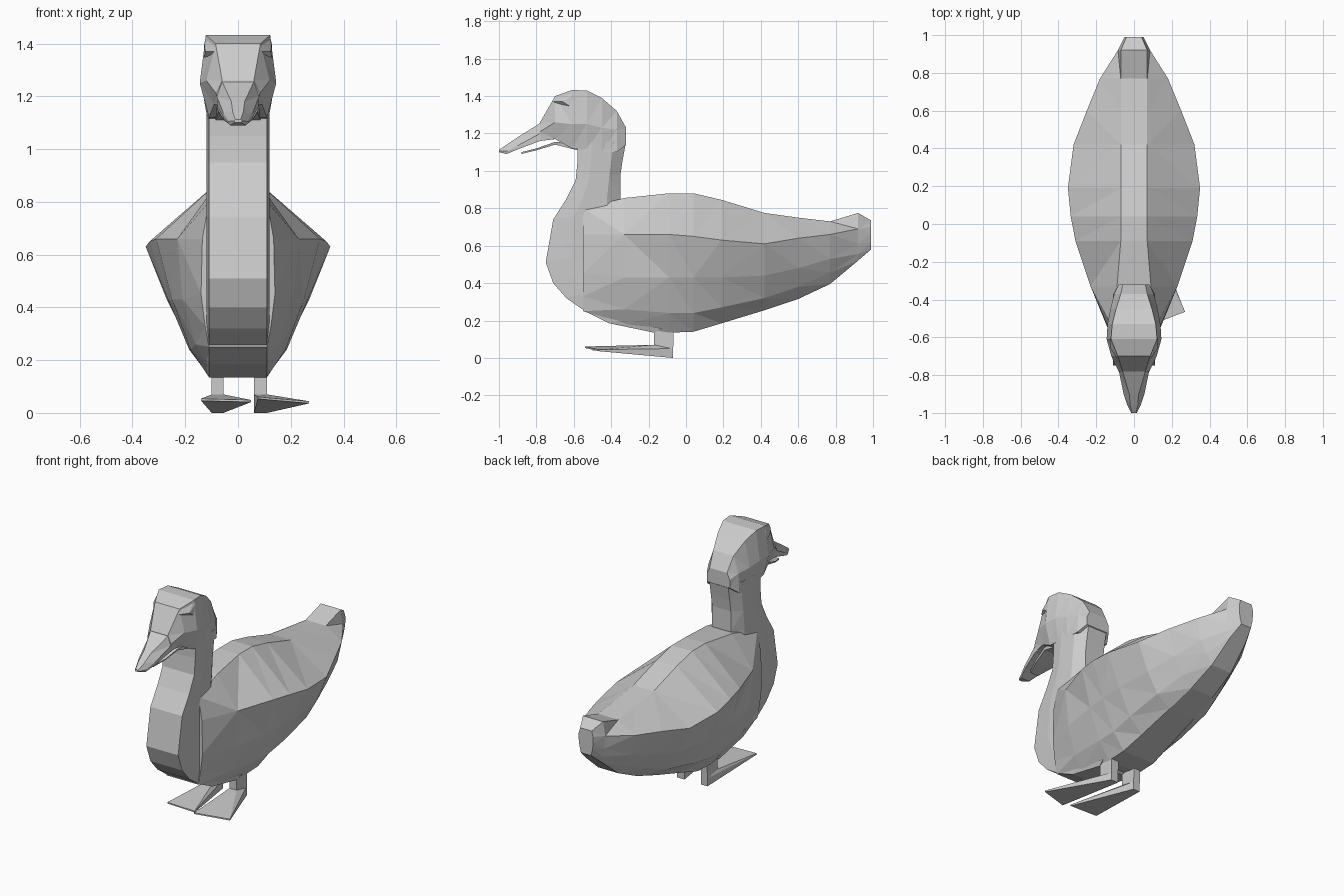
import bpy, bmesh
from mathutils import Vector


def finish(name, bm):
    bmesh.ops.recalc_face_normals(bm, faces=bm.faces)
    mesh = bpy.data.meshes.new(name)
    bm.to_mesh(mesh)
    bm.free()
    obj = bpy.data.objects.new(name, mesh)
    bpy.context.collection.objects.link(obj)
    return obj


def loft(name, halves):
    """Skin mirrored half sections, each a list of (x, y, z) on the +x side."""
    bm = bmesh.new()
    rings = []
    for half in halves:
        pts = list(half) + [(-x, y, z) for x, y, z in reversed(half)]
        rings.append([bm.verts.new(p) for p in pts])
    n = len(rings[0])
    for a, b in zip(rings, rings[1:]):
        for i in range(n):
            j = (i + 1) % n
            bm.faces.new((a[i], a[j], b[j], b[i]))
    bm.faces.new(rings[0])
    bm.faces.new(rings[-1])
    bmesh.ops.triangulate(bm, faces=[f for f in bm.faces if len(f.verts) == 4])
    return finish(name, bm)


def y_loft(name, stations):
    """Stations are (y, (half width, z), ...) from top to bottom."""
    return loft(name, [[(w, s[0], z) for w, z in s[1:]] for s in stations])


def hull(name, points):
    bm = bmesh.new()
    for p in points:
        bm.verts.new(p)
    bmesh.ops.convex_hull(bm, input=bm.verts)
    return finish(name, bm)


# Body with a flat back strip, a wide wing line and an upturned tail
y_loft("body", [
    (-.55, (.11, .80), (.135, .66), (.14, .45), (.125, .33), (.11, .25)),
    (-.33, (.09, .855), (.23, .66), (.21, .43), (.16, .26), (.11, .175)),
    (-.09, (.07, .88), (.31, .66), (.25, .43), (.18, .24), (.11, .135)),
    (.04, (.07, .88), (.335, .65), (.265, .43), (.185, .24), (.11, .14)),
    (.19, (.07, .845), (.35, .63), (.27, .43), (.19, .27), (.10, .185)),
    (.42, (.07, .775), (.32, .61), (.25, .44), (.18, .32), (.09, .255)),
    (.60, (.07, .75), (.25, .64), (.20, .48), (.14, .38), (.08, .315)),
    (.77, (.07, .73), (.18, .66), (.15, .53), (.11, .455), (.07, .395)),
    (.92, (.07, .775), (.085, .69), (.08, .61), (.07, .555), (.055, .52)),
    (.99, (.04, .735), (.05, .70), (.05, .66), (.045, .62), (.035, .58)),
])

# Neck and breast, each row: front y, front z, back y, back z
neck = [(-.58, 1.16, -.32, 1.16), (-.58, 1.05, -.34, 1.05),
        (-.59, .95, -.35, .98), (-.64, .85, -.35, .85),
        (-.71, .74, -.33, .80), (-.75, .51, -.30, .60),
        (-.71, .40, -.30, .50), (-.64, .32, -.30, .40),
        (-.54, .25, -.30, .30), (-.41, .185, -.20, .24),
        (-.17, .135, -.05, .20)]
sections = []
for yf, zf, yb, zb in neck:
    f, b = Vector((0, yf, zf)), Vector((0, yb, zb))
    sections.append([(w, *f.lerp(b, t).yz)
                     for w, t in ((.11, 0), (.12, .3), (.11, .75), (.065, 1))])
loft("neck_and_breast", sections)

# Head
y_loft("head", [
    (-.32, (.06, 1.23), (.08, 1.19), (.08, 1.14)),
    (-.37, (.07, 1.32), (.105, 1.22), (.11, 1.10)),
    (-.45, (.095, 1.39), (.125, 1.23), (.115, 1.10)),
    (-.53, (.115, 1.43), (.14, 1.25), (.115, 1.11)),
    (-.61, (.122, 1.432), (.145, 1.25), (.11, 1.12)),
    (-.70, (.085, 1.40), (.12, 1.26), (.09, 1.17)),
    (-.78, (.06, 1.26), (.082, 1.21), (.075, 1.165)),
])

# Bill
y_loft("upper_bill", [
    (-.70, (.07, 1.32), (.09, 1.22), (.08, 1.17)),
    (-.78, (.06, 1.255), (.08, 1.20), (.078, 1.16)),
    (-.90, (.025, 1.18), (.055, 1.135), (.053, 1.115)),
    (-.96, (.02, 1.14), (.035, 1.105), (.03, 1.09)),
    (-1.0, (.01, 1.112), (.015, 1.107), (.012, 1.10)),
])
y_loft("lower_bill", [
    (-.58, (.09, 1.15), (.085, 1.11)),
    (-.70, (.08, 1.155), (.075, 1.14)),
    (-.80, (.06, 1.12), (.055, 1.11)),
    (-.88, (.03, 1.10), (.028, 1.09)),
])

# Brow ridges
for side, s in (("left", -1), ("right", 1)):
    hull(side + "_brow", [(s * x, y, z) for x, y, z in (
        (.08, -.70, 1.40), (.12, -.60, 1.43), (.128, -.61, 1.40),
        (.125, -.66, 1.37), (.09, -.71, 1.37), (.13, -.58, 1.32))])

# Legs and webbed feet, the right foot turned outward
for side, x0, x1, toes in (
        ("left", -.10, -.055, ((-.14, -.50, .05), (.05, -.50, .045))),
        ("right", .06, .11, ((.27, -.465, .04), (.075, -.54, .057)))):
    hull(side + "_leg", [(x, y, z) for x in (x0, x1) for y, z in (
        (-.07, 0), (-.065, .17), (-.17, .17), (-.17, .05))])
    hull(side + "_foot", [(x, y, z) for x in (x0, x1) for y, z in (
        (-.07, 0), (-.17, .07), (-.08, .05))]
        + [(x, y, z + d) for x, y, z in toes for d in (-.004, .004)])
